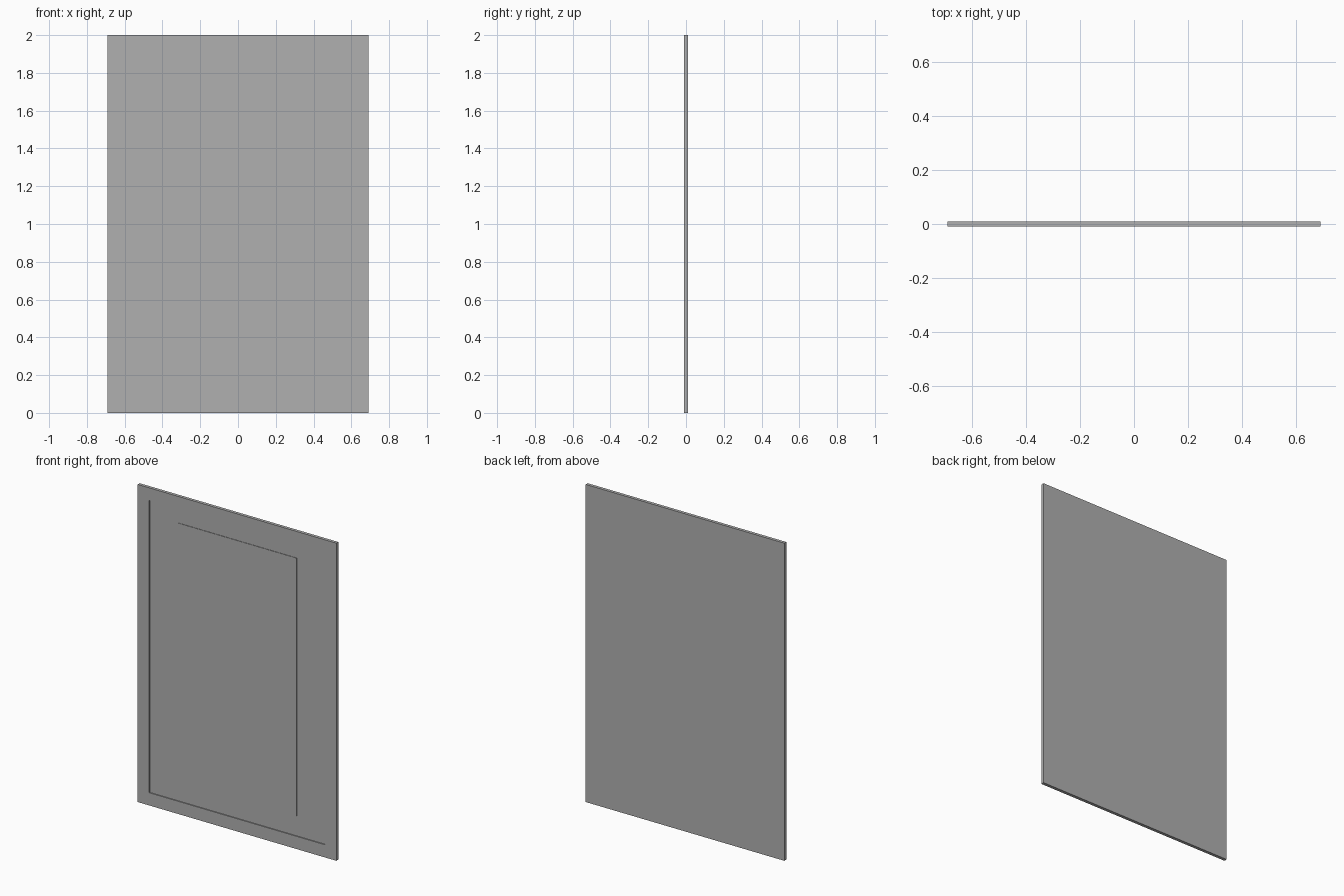
import bpy, bmesh

if "Cube" in bpy.data.objects:
    bpy.data.objects.remove(bpy.data.objects["Cube"])

# dark grey paint shared by all parts
grey = bpy.data.materials.new("dark_grey")
grey.diffuse_color = (0.435, 0.435, 0.435, 1)
grey.use_nodes = True
grey.node_tree.nodes["Principled BSDF"].inputs["Base Color"].default_value = grey.diffuse_color

def finish(name, bm):
    me = bpy.data.meshes.new(name)
    bm.to_mesh(me)
    bm.free()
    me.materials.append(grey)
    ob = bpy.data.objects.new(name, me)
    bpy.context.collection.objects.link(ob)
    return ob

def cube(x0, x1, y0, y1, z0, z1):
    bm = bmesh.new()
    bmesh.ops.create_cube(bm, size=1)
    for v in bm.verts:
        v.co = ((x0 + x1) / 2 + v.co.x * (x1 - x0),
                (y0 + y1) / 2 + v.co.y * (y1 - y0),
                (z0 + z1) / 2 + v.co.z * (z1 - z0))
    bm.normal_update()
    return bm

W, H, T = 0.692, 2.0, 0.01
BORDER, RECESS, PROUD = 0.08, 0.006, 0.003

# framed board: slab whose front face is inset, then inset again and pushed back
bm = cube(-W, W, -T, T, 0, H)
front = min(bm.faces, key=lambda f: f.calc_center_median().y)
bmesh.ops.inset_region(bm, faces=[front], thickness=BORDER, use_even_offset=True)
bmesh.ops.inset_region(bm, faces=[front], thickness=0, use_even_offset=True)
bmesh.ops.translate(bm, verts=front.verts[:], vec=(0, RECESS, 0))
finish("framed_board", bm)

# thin centre panel, slightly proud of the recess
bed = -T + RECESS
finish("centre_panel", cube(-0.415, 0.413, bed - PROUD, bed + 0.004, 0.205, 1.83))
